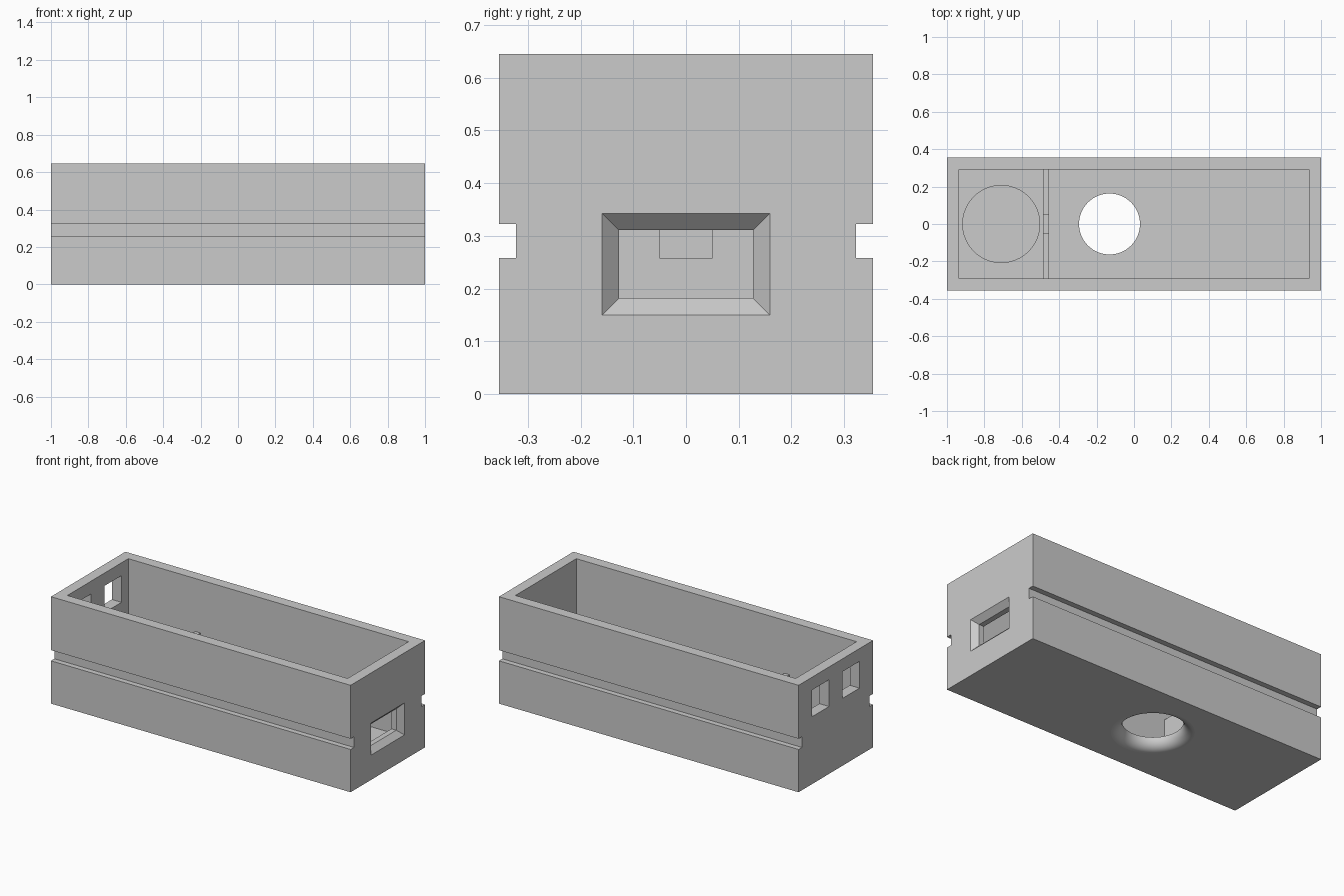
import bpy, bmesh, math
from mathutils import Vector

cube = bpy.data.objects.get("Cube")
if cube:
    bpy.data.objects.remove(cube, do_unlink=True)

U = 2 / 62                      # one module of the design
LENGTH, WIDTH, HEIGHT, WALL = 62 * U, 22 * U, 20 * U, 2 * U

grey = bpy.data.materials.new("light_grey_plastic")
grey.use_nodes = True
grey.diffuse_color = (0.6, 0.6, 0.6, 1)
grey.node_tree.nodes["Principled BSDF"].inputs["Base Color"].default_value = grey.diffuse_color


def finish(name, bm):
    bmesh.ops.recalc_face_normals(bm, faces=bm.faces)
    mesh = bpy.data.meshes.new(name)
    bm.to_mesh(mesh)
    bm.free()
    mesh.materials.append(grey)
    obj = bpy.data.objects.new(name, mesh)
    bpy.context.collection.objects.link(obj)
    return obj


def loft(name, rings):
    """Closed solid skinned over rings of equal point count."""
    bm = bmesh.new()
    loops = [[bm.verts.new(p) for p in ring] for ring in rings]
    n = len(loops[0])
    for a, b in zip(loops, loops[1:]):
        for i in range(n):
            j = (i + 1) % n
            bm.faces.new((a[i], a[j], b[j], b[i]))
    bm.faces.new(loops[0])
    bm.faces.new(loops[-1])
    return finish(name, bm)


def box(name, lo, hi):
    ring = lambda z: [(lo[0], lo[1], z), (hi[0], lo[1], z), (hi[0], hi[1], z), (lo[0], hi[1], z)]
    return loft(name, [ring(lo[2]), ring(hi[2])])


def lathe(name, cx, profile, n=64):
    return loft(name, [[(cx + r * math.cos(math.tau * i / n), r * math.sin(math.tau * i / n), z)
                        for i in range(n)] for r, z in profile])


def cut(target, cutter):
    cutter.hide_render = True
    mod = target.modifiers.new("cut", "BOOLEAN")
    mod.operation, mod.solver, mod.object = "DIFFERENCE", "EXACT", cutter
    bpy.context.view_layer.objects.active = target
    bpy.ops.object.modifier_apply(modifier=mod.name)
    bpy.data.objects.remove(cutter, do_unlink=True)


# Open-topped case
X, Y = LENGTH / 2, WIDTH / 2
case = box("case", (-X, -Y, 0), (X, Y, HEIGHT))
cut(case, box("cavity", (WALL - X, WALL - Y, WALL), (X - WALL, Y - WALL, HEIGHT + U)))

for side in (-1, 1):
    # Long grooves in both side walls
    ys = sorted((side * (Y - U), side * (Y + U)))
    cut(case, box("groove", (-X - U, ys[0], 8 * U), (X + U, ys[1], 10 * U)))
    # Pair of square openings in the right end wall
    ys = sorted((side * 2 * U, side * 7 * U))
    cut(case, box("opening", (-X - U, ys[0], 12.6 * U), (WALL + U - X, ys[1], 17.6 * U)))

# Chamfered socket window in the left end wall
rings = []
for x, grow in ((X - WALL - U, 0), (X - U, 0), (X + U, 2 * U)):
    hy, hz, zc = 4 * U + grow - 0.002, 2 * U + grow, 7.63 * U
    rings.append([(x, -hy, zc - hz), (x, hy, zc - hz), (x, hy, zc + hz), (x, -hy, zc + hz)])
cut(case, loft("socket", rings))

# Round hole through the floor with a rounded lower lip
r, lip = 0.163, 0.06
arc = [(r + lip - lip * math.cos(math.pi / 2 * k / 10), lip - lip * math.sin(math.pi / 2 * k / 10))
       for k in range(11)]
cut(case, lathe("floor_hole", -0.131, [(r, WALL + U)] + arc + [(r + lip, -U)]))

# Shallow round seat in the floor
cut(case, lathe("round_seat", -0.71, [(0.206, U), (0.206, WALL + U)]))

# Low partition with a cable notch
px = -0.487
divider = box("partition", (px, WALL - Y, WALL), (px + U, Y - WALL, 10.1 * U))
cut(divider, box("notch", (px - U, -1.55 * U, 8 * U), (px + 2 * U, 1.55 * U, 12 * U)))

# Smooth only the curved surfaces
bpy.ops.object.select_all(action="DESELECT")
case.select_set(True)
bpy.context.view_layer.objects.active = case
bpy.ops.object.shade_smooth_by_angle(angle=math.radians(30))
for face in case.data.polygons:
    if max(abs(c) for c in face.normal) > 0.9999:
        face.use_smooth = False
